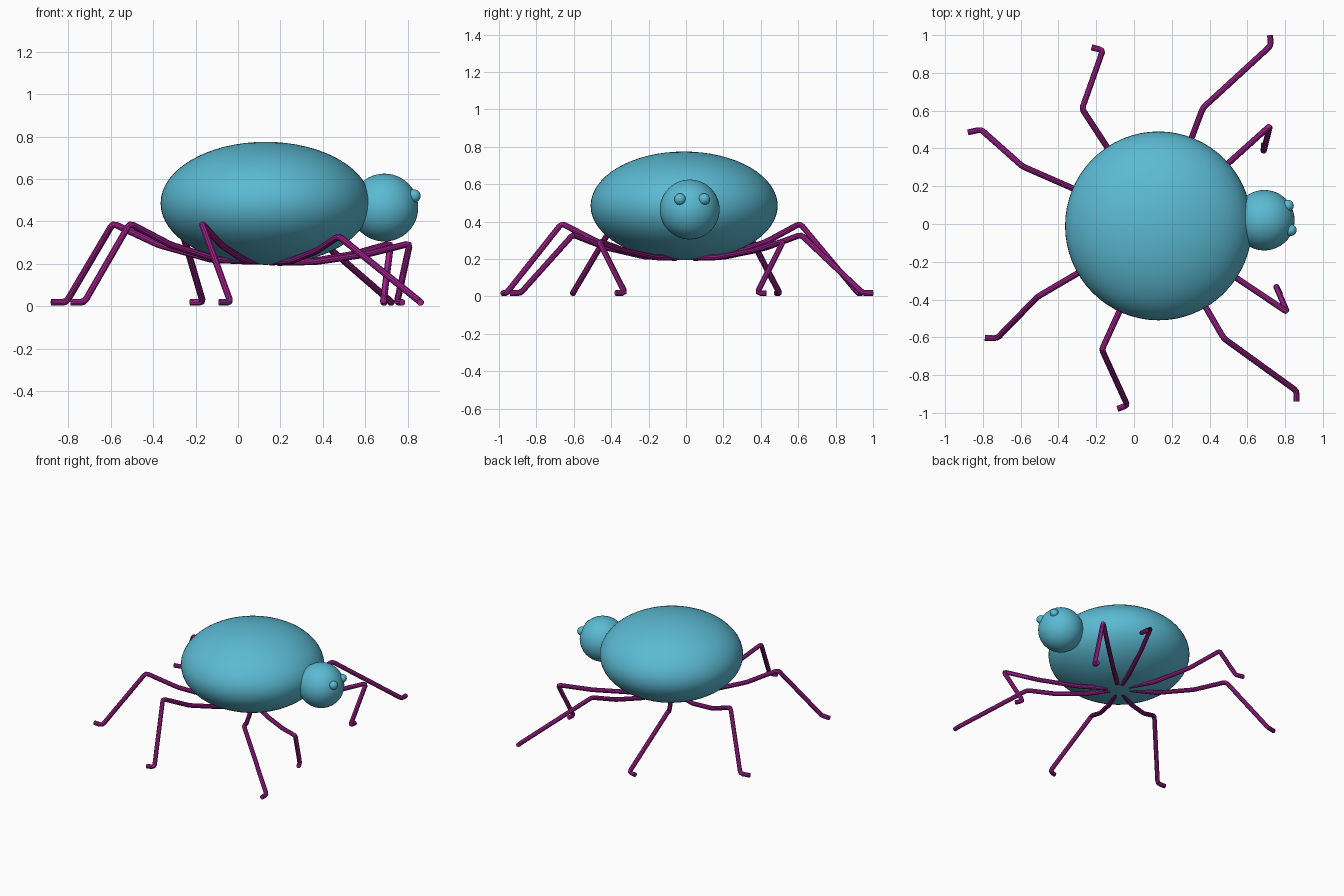
import bpy
from mathutils import Vector

cube = bpy.data.objects.get("Cube")
if cube:
    bpy.data.objects.remove(cube, do_unlink=True)


def make_material(name, rgb):
    mat = bpy.data.materials.new(name)
    mat.use_nodes = True
    color = (*rgb, 1)
    mat.diffuse_color = color
    mat.node_tree.nodes["Principled BSDF"].inputs["Base Color"].default_value = color
    return mat


teal = make_material("teal_blue", (0.105, 0.49, 0.65))
purple = make_material("dark_magenta", (0.35, 0.014, 0.26))


def ellipsoid(name, center, radii, segments=48):
    bpy.ops.mesh.primitive_uv_sphere_add(segments=segments, ring_count=segments // 2,
                                         radius=1, location=center)
    obj = bpy.context.object
    obj.name = name
    obj.scale = radii
    bpy.ops.object.transform_apply(location=False, rotation=False, scale=True)
    bpy.ops.object.shade_smooth()
    obj.data.materials.append(teal)
    return obj


def round_corners(points, reach):
    """Replace each inner corner of a path with a short bend."""
    result = [points[0]]
    for before, corner, after in zip(points, points[1:], points[2:]):
        a = corner + (before - corner).normalized() * reach
        b = corner + (after - corner).normalized() * reach
        result += [a, (a + 2 * corner + b) / 4, b]
    return result + [points[-1]]


def tube(name, points, radius):
    curve = bpy.data.curves.new(name, "CURVE")
    curve.dimensions = "3D"
    curve.bevel_depth = radius
    curve.bevel_resolution = 3
    curve.use_fill_caps = True
    spline = curve.splines.new("POLY")
    spline.points.add(len(points) - 1)
    for target, p in zip(spline.points, points):
        target.co = (*p, 1)
    obj = bpy.data.objects.new(name, curve)
    bpy.context.collection.objects.link(obj)
    bpy.ops.object.select_all(action="DESELECT")
    obj.select_set(True)
    bpy.context.view_layer.objects.active = obj
    bpy.ops.object.convert(target="MESH")
    obj = bpy.context.object
    obj.name = name
    obj.data.materials.clear()
    obj.data.materials.append(purple)
    bpy.ops.object.shade_smooth_by_angle()


# Body, head and eyes
ellipsoid("body", (0.13, -0.01, 0.485), (0.495, 0.5, 0.29), 64)
ellipsoid("head", (0.69, 0.02, 0.465), (0.16, 0.16, 0.16))
ellipsoid("left_eye", (0.815, 0.097, 0.52), (0.031, 0.031, 0.031), 24)
ellipsoid("right_eye", (0.83, -0.032, 0.52), (0.031, 0.031, 0.031), 24)

# Legs: knee (x, y, z), ankle (x, y), toe (x, y)
FOOT_Z = 0.018
HUB = Vector((0.13, -0.01, 0.2))
legs = {
    "rear_left_leg": ((-0.59, 0.305, 0.39), (-0.81, 0.5), (-0.88, 0.485)),
    "rear_right_leg": ((-0.51, -0.385, 0.39), (-0.725, -0.605), (-0.79, -0.603)),
    "hind_left_leg": ((-0.275, 0.61, 0.39), (-0.165, 0.92), (-0.225, 0.935)),
    "hind_right_leg": ((-0.17, -0.665, 0.39), (-0.035, -0.96), (-0.088, -0.978)),
    "mid_left_leg": ((0.365, 0.615, 0.33), (0.725, 0.945), (0.72, 1.0)),
    "mid_right_leg": ((0.475, -0.605, 0.33), (0.862, -0.885), (0.86, -0.94)),
    "front_left_leg": ((0.72, 0.52, 0.295), (0.685, 0.38), (0.69, 0.43)),
    "front_right_leg": ((0.81, -0.465, 0.295), (0.75, -0.325), (0.775, -0.375)),
}
for name, (knee, ankle, toe) in legs.items():
    knee = Vector(knee)
    path = []
    # Thigh hugs the belly, then rises to the knee
    for along, rise in ((0.1, 0.06), (0.35, 0.1), (0.7, 0.47)):
        p = HUB.lerp(knee, along)
        p.z = HUB.z + (knee.z - HUB.z) * rise
        path.append(p)
    path += [knee, Vector((*ankle, FOOT_Z)), Vector((*toe, FOOT_Z))]
    tube(name, round_corners(path, 0.02), 0.016)
